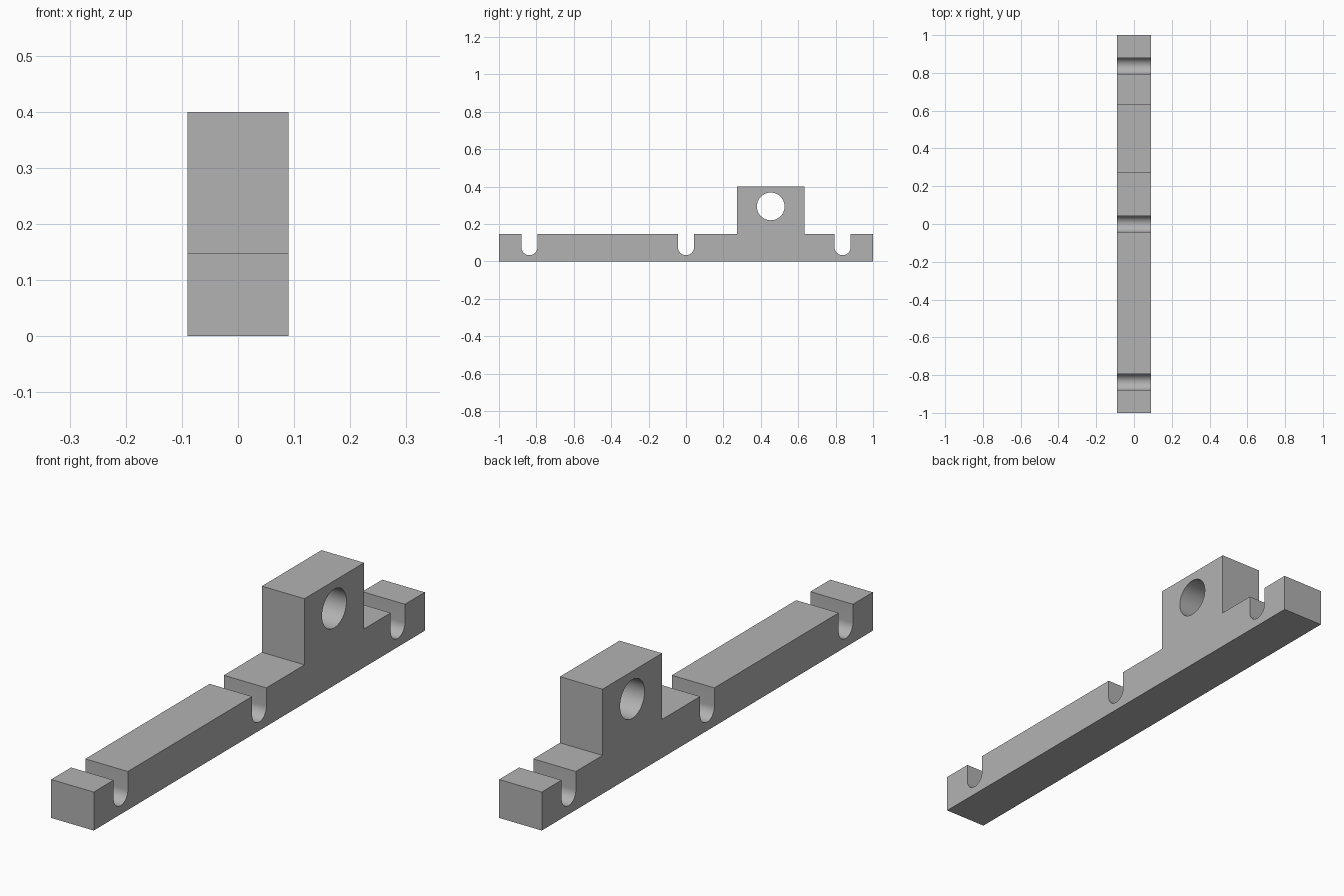
import bpy
import bmesh
from math import pi, sin, cos, radians

HALF_WIDTH = 0.09
BAR_TOP, BLOCK_TOP = 0.147, 0.4
BLOCK_START, BLOCK_END = 0.273, 0.633
SLOT_RADIUS, SLOT_CENTRE_Z = 0.043, 0.076
SLOTS = (-0.837, 0, 0.837)
HOLE_Y, HOLE_Z, HOLE_RADIUS = 0.453, 0.294, 0.074

cube = bpy.data.objects.get("Cube")
if cube:
    bpy.data.objects.remove(cube, do_unlink=True)

grey = bpy.data.materials.new("plain grey")
grey.use_nodes = True
colour = (0.448, 0.448, 0.448, 1)
grey.diffuse_color = colour
grey.node_tree.nodes["Principled BSDF"].inputs["Base Color"].default_value = colour


def extrude_profile(name, profile, half_width):
    """Extrude a closed (y, z) outline evenly to both sides along x."""
    bm = bmesh.new()
    face = bm.faces.new([bm.verts.new((-half_width, y, z)) for y, z in profile])
    side = bmesh.ops.extrude_face_region(bm, geom=[face])["geom"]
    verts = [v for v in side if isinstance(v, bmesh.types.BMVert)]
    bmesh.ops.translate(bm, verts=verts, vec=(2 * half_width, 0, 0))
    bmesh.ops.recalc_face_normals(bm, faces=bm.faces)
    mesh = bpy.data.meshes.new(name)
    bm.to_mesh(mesh)
    bm.free()
    mesh.materials.append(grey)
    obj = bpy.data.objects.new(name, mesh)
    bpy.context.collection.objects.link(obj)
    return obj


def arc(y, z, radius, start, end, steps):
    angles = [start + (end - start) * i / steps for i in range(steps + 1)]
    return [(y + radius * cos(a), z + radius * sin(a)) for a in angles]


def slot(y):
    """Round-bottomed slot, open at the top of the bar."""
    return ([(y - SLOT_RADIUS, BAR_TOP)]
            + arc(y, SLOT_CENTRE_Z, SLOT_RADIUS, pi, 2 * pi, 24)
            + [(y + SLOT_RADIUS, BAR_TOP)])


# Bar with three slots and a raised block, as one side profile
outline = [(1, 0), (-1, 0), (-1, BAR_TOP)]
outline += slot(SLOTS[0]) + slot(SLOTS[1])
outline += [(BLOCK_START, BAR_TOP), (BLOCK_START, BLOCK_TOP),
            (BLOCK_END, BLOCK_TOP), (BLOCK_END, BAR_TOP)]
outline += slot(SLOTS[2]) + [(1, BAR_TOP)]
bar = extrude_profile("slotted_bar", outline, HALF_WIDTH)

# Round hole through the block
circle = arc(HOLE_Y, HOLE_Z, HOLE_RADIUS, 0, 2 * pi, 64)[:-1]
cutter = extrude_profile("hole_cutter", circle, 2 * HALF_WIDTH)
cutter.hide_render = True
cut = bar.modifiers.new("hole", "BOOLEAN")
cut.operation = "DIFFERENCE"
cut.solver = "EXACT"
cut.object = cutter

bpy.ops.object.select_all(action="DESELECT")
bar.select_set(True)
bpy.context.view_layer.objects.active = bar
bpy.ops.object.modifier_apply(modifier=cut.name)
bpy.data.objects.remove(cutter, do_unlink=True)

# Smooth the round walls and keep the corners sharp
bpy.ops.object.shade_smooth_by_angle(angle=radians(30))
